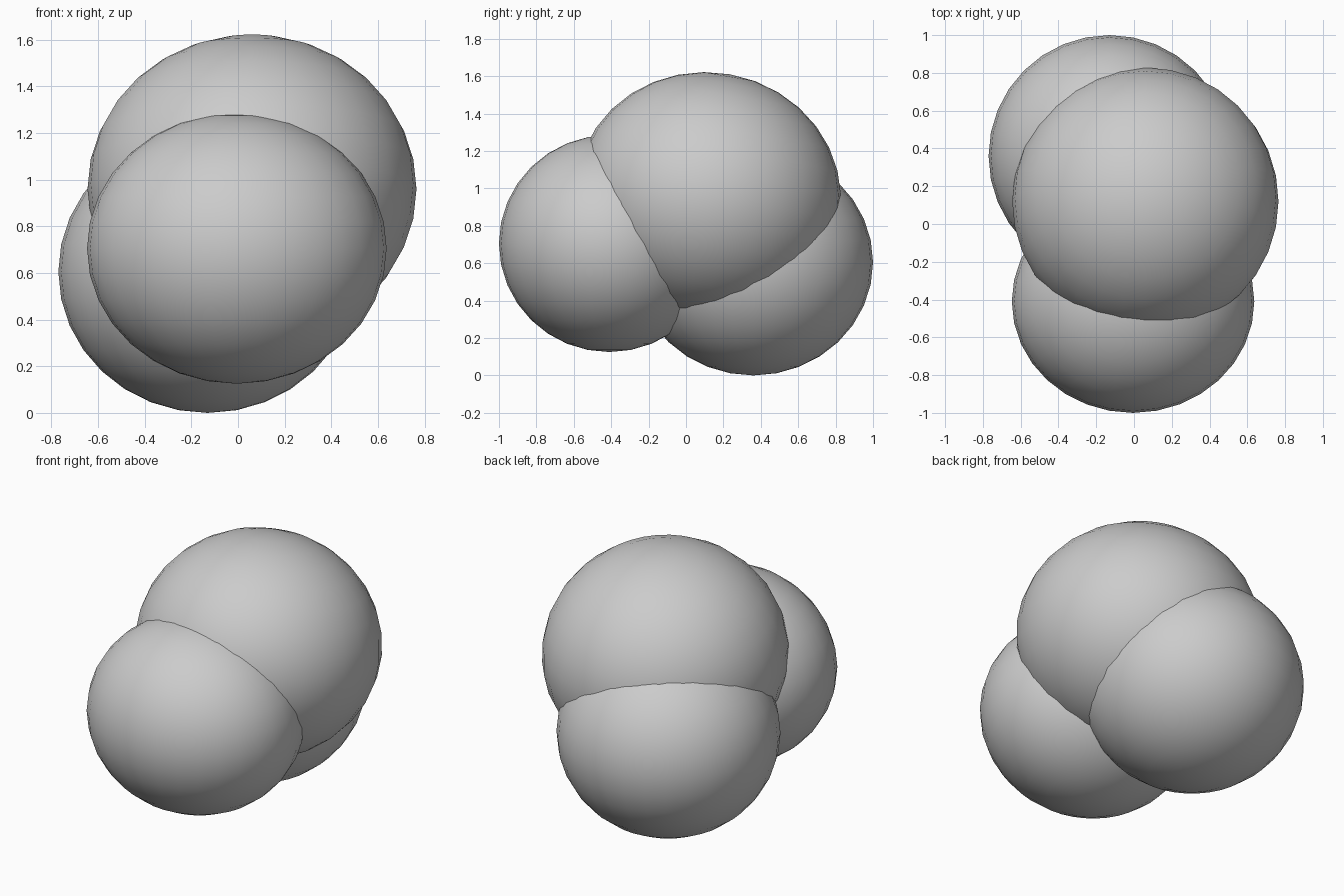
import bpy
from math import radians

if "Cube" in bpy.data.objects:
    bpy.data.objects.remove(bpy.data.objects["Cube"])


def lobe(name, center, radii, tilt=0):
    # Slightly flattened smooth ball
    bpy.ops.mesh.primitive_uv_sphere_add(segments=32, ring_count=16, radius=1, location=center,
                                         rotation=(radians(tilt), 0, 0))
    ob = bpy.context.object
    ob.name = name
    ob.scale = radii
    bpy.ops.object.transform_apply(location=False, rotation=False, scale=True)
    bpy.ops.object.shade_smooth()
    return ob


# Three overlapping lobes of the cluster
lobe("upper_lobe", (0.06, 0.12, 0.96), (0.705, 0.71, 0.66), -10)
lobe("front_lobe", (-0.005, -0.41, 0.705), (0.642, 0.59, 0.58))
lobe("back_lobe", (-0.13, 0.36, 0.605), (0.64, 0.64, 0.605))
